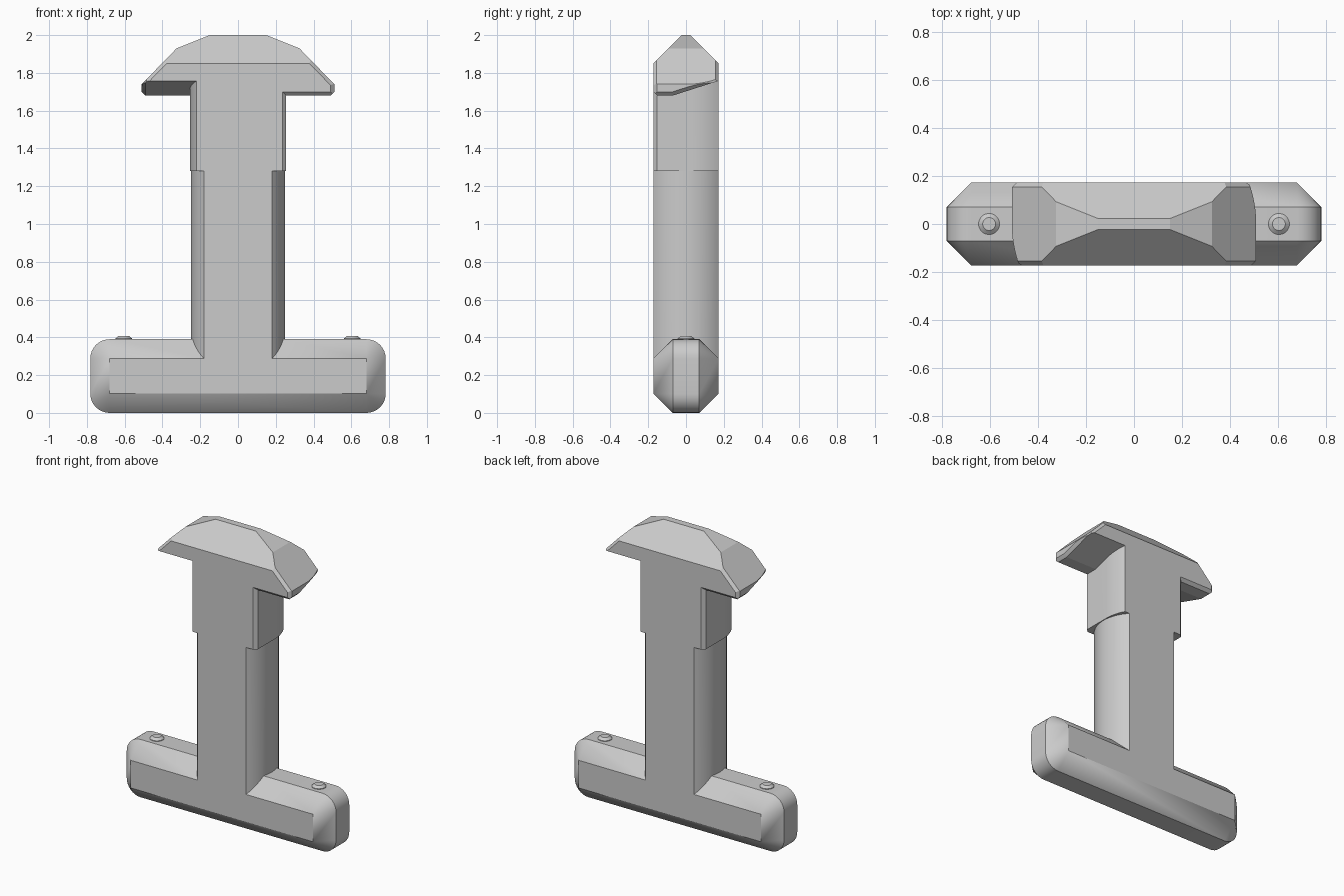
import bpy, bmesh
from math import sin, cos, pi, radians, sqrt, asin
from mathutils import Vector, Matrix

if "Cube" in bpy.data.objects:
    bpy.data.objects.remove(bpy.data.objects["Cube"])

DEPTH = 0.173                       # half thickness of every part

grey = bpy.data.materials.new("plain_grey")
grey.use_nodes = True
grey.diffuse_color = (0.6, 0.6, 0.6, 1)
grey.node_tree.nodes["Principled BSDF"].inputs["Base Color"].default_value = (0.6, 0.6, 0.6, 1)


def finish(bm, name):
    """Snap the flats to one plane and turn the bmesh into an object."""
    for v in bm.verts:
        if abs(abs(v.co.y) - DEPTH) < 1e-4:
            v.co.y = DEPTH if v.co.y > 0 else -DEPTH
    bmesh.ops.recalc_face_normals(bm, faces=bm.faces)
    mesh = bpy.data.meshes.new(name)
    bm.to_mesh(mesh)
    bm.free()
    mesh.materials.append(grey)
    obj = bpy.data.objects.new(name, mesh)
    bpy.context.collection.objects.link(obj)
    return obj


def loft(rings, name):
    """Skin equal-length rings of points and cap both ends."""
    bm = bmesh.new()
    rows = [[bm.verts.new(p) for p in ring] for ring in rings]
    n = len(rows[0])
    for a, b in zip(rows, rows[1:]):
        for i in range(n):
            j = (i + 1) % n
            bm.faces.new((a[i], a[j], b[j], b[i]))
    bm.faces.new(rows[0])
    bm.faces.new(rows[-1])
    bmesh.ops.remove_doubles(bm, verts=bm.verts, dist=1e-5)
    return finish(bm, name)


def prism(half, z0, z1, name):
    """Column whose outline is a half profile plus its half-turn copy."""
    outline = half + [(-x, -y) for x, y in half]
    return loft([[(x, y, z) for x, y in outline] for z in (z0, z1)], name)


def slice_off(bm, point, normal):
    """Remove everything beyond a plane and close the cut."""
    bmesh.ops.bisect_plane(bm, geom=bm.verts[:] + bm.edges[:] + bm.faces[:],
                           plane_co=point, plane_no=normal, clear_outer=True)
    bmesh.ops.holes_fill(bm, edges=[e for e in bm.edges if e.is_boundary])


# Base bar: rounded outline in the middle, inset flat rectangle front and back
def bar_ring(y, radius):
    ring = []
    for k, (sx, sz) in enumerate([(1, 1), (-1, 1), (-1, -1), (1, -1)]):
        for i in range(9):
            a = (k + i / 8) * pi / 2
            ring.append((sx * 0.68 + radius * cos(a), y, 0.195 + sz * 0.093 + radius * sin(a)))
    return ring


base = loft([bar_ring(-DEPTH, 0), bar_ring(-0.07, 0.102),
             bar_ring(0.07, 0.102), bar_ring(DEPTH, 0)], "base_bar")

# Round shaft with flats front and back
limit = asin(DEPTH / 0.25)
arc = [-limit + 2 * limit * i / 20 for i in range(21)]
shaft = prism([(0.25 * cos(a), 0.25 * sin(a)) for a in arc], 0.2, 1.4, "shaft")

# Collar: flat side with a small chamfer, rounding off toward the other flat
R = 0.3
collar_half = [(0.235, -DEPTH), (0.255, -0.153)]
for i in range(11):
    y = (DEPTH - 0.03) * i / 10
    collar_half.append((0.255 - R + sqrt(R * R - y * y), 0.03 + y))
collar = prism(collar_half, 1.28, 1.8, "collar")


# Head wing: a block shaped by planar cuts
def wing(name, turn):
    bm = bmesh.new()
    bmesh.ops.create_cube(bm, size=1, matrix=Matrix.Translation((0.255, 0, 1.84))
                          @ Matrix.Diagonal((0.51, 2 * DEPTH, 0.32, 1)))
    slope = Vector((0.19, 0, 0.185)).normalized()
    ramp = Vector((0, 0.32, -1)).normalized()
    cuts = [((0.51, 0, 1.74), slope), ((0.15, 0, 2), (0.07, 0, 0.175))]
    for side in (-1, 1):
        cuts.append(((0, side * DEPTH, 1.85), (0, side, 1)))
        cuts.append(((0.51, side * 0.155, 1.74), slope + Vector((0, side, 0))))
    # rounded trailing end
    for i in range(1, 11):
        a = radians(2 * i)
        cuts.append(((0.51 * cos(a), 0.51 * sin(a), 1.7), (cos(a), sin(a), 0)))
    # underside ramp and its edge chamfers
    cuts += [((0, -0.07, 1.68), ramp),
             ((0.51, -0.07, 1.70), ramp + Vector((1, 0, 0))),
             ((0.51, 0, 1.70), (1, 0, -1)),
             ((0, -DEPTH, 1.70), (0, -1, -1)),
             ((0.49, -DEPTH, 1.7), (1, -1, 0))]
    for point, normal in cuts:
        slice_off(bm, point, normal)
    bmesh.ops.rotate(bm, verts=bm.verts, matrix=Matrix.Rotation(turn, 3, 'Z'))
    for v in bm.verts:
        if abs(v.co.x) < 1e-4:
            v.co.x = 0
    return finish(bm, name)


wings = [wing("head_left", 0), wing("head_right", pi)]

# Merge everything into one clean solid
body = shaft
for part in [collar, base] + wings:
    mod = body.modifiers.new("join", 'BOOLEAN')
    mod.operation = 'UNION'
    mod.solver = 'EXACT'
    mod.object = part
    bpy.context.view_layer.objects.active = body
    bpy.ops.object.modifier_apply(modifier=mod.name)
    bpy.data.objects.remove(part)
body.name = "slot_bolt_body"

bm = bmesh.new()
bm.from_mesh(body.data)
bmesh.ops.remove_doubles(bm, verts=bm.verts, dist=1e-4)
bmesh.ops.dissolve_limit(bm, angle_limit=radians(0.5), verts=bm.verts, edges=bm.edges)
bm.to_mesh(body.data)
bm.free()

# Small locating studs on the base
studs = []
for side, label in ((1, "left"), (-1, "right")):
    rings = [[(side * 0.605 + r * cos(2 * pi * i / 32), r * sin(2 * pi * i / 32), z)
              for i in range(32)] for r, z in ((0.044, 0.38), (0.044, 0.394), (0.027, 0.408))]
    studs.append(loft(rings, "stud_" + label))

# Smooth the curved faces, keep the edges crisp
for obj in [body] + studs:
    bpy.ops.object.select_all(action='DESELECT')
    obj.select_set(True)
    bpy.context.view_layer.objects.active = obj
    bpy.ops.object.shade_smooth_by_angle(angle=radians(15))
